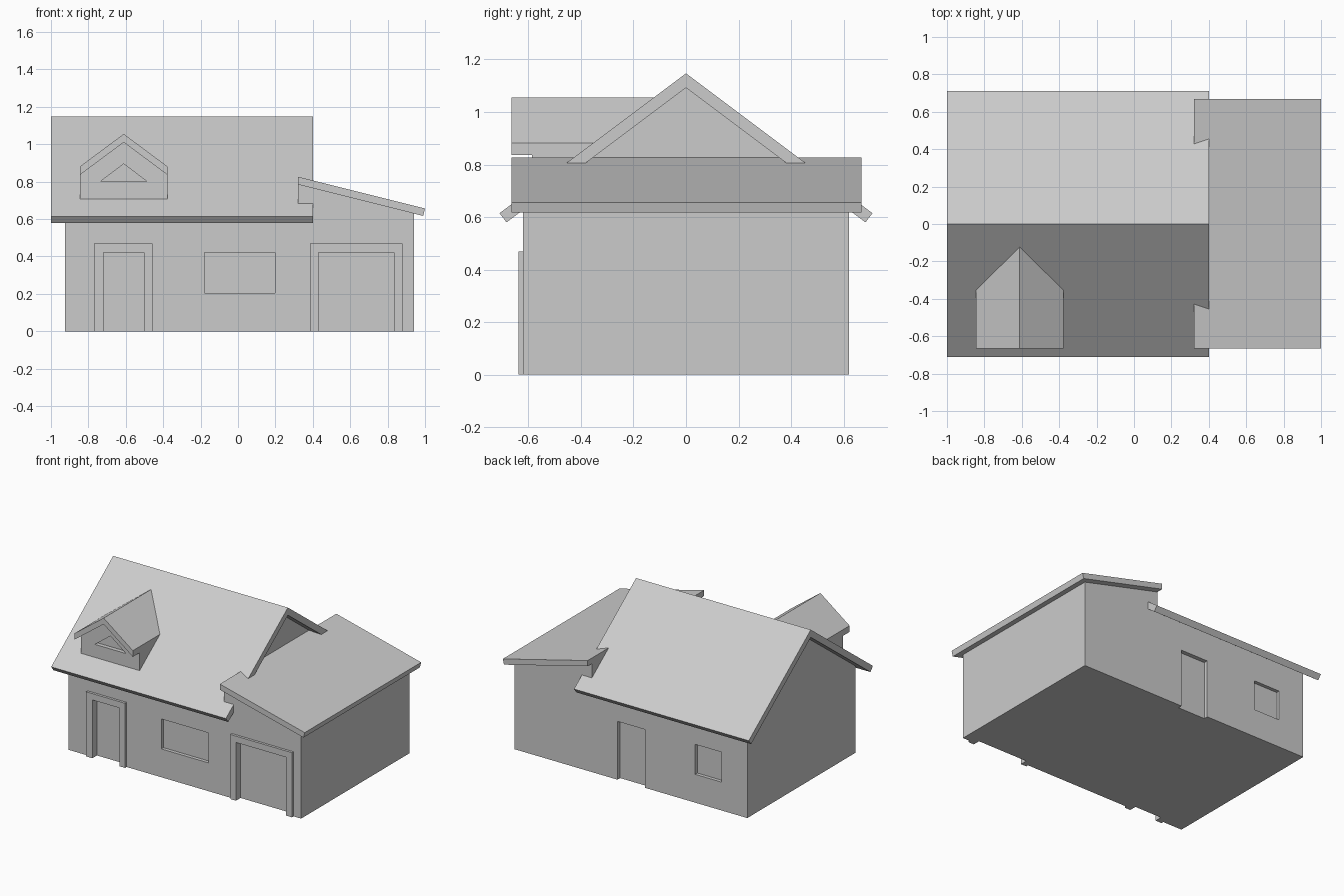
import bpy, bmesh
from mathutils import Vector

if "Cube" in bpy.data.objects:
    bpy.data.objects.remove(bpy.data.objects["Cube"])


def prism(name, profile, axis, a, b):
    """Extrude a closed 2D profile along 'x' (profile = y,z) or 'y' (profile = x,z)."""
    def point(p, d):
        return Vector((d, p[0], p[1])) if axis == 'x' else Vector((p[0], d, p[1]))
    bm = bmesh.new()
    face = bm.faces.new([bm.verts.new(point(p, a)) for p in profile])
    ext = bmesh.ops.extrude_face_region(bm, geom=[face])
    moved = [g for g in ext['geom'] if isinstance(g, bmesh.types.BMVert)]
    step = Vector((b - a, 0, 0)) if axis == 'x' else Vector((0, b - a, 0))
    bmesh.ops.translate(bm, verts=moved, vec=step)
    bmesh.ops.recalc_face_normals(bm, faces=bm.faces)
    mesh = bpy.data.meshes.new(name)
    bm.to_mesh(mesh)
    bm.free()
    obj = bpy.data.objects.new(name, mesh)
    bpy.context.collection.objects.link(obj)
    return obj


def combine(target, other, operation):
    """Apply a boolean and remove the helper object."""
    mod = target.modifiers.new(operation.lower(), 'BOOLEAN')
    mod.operation, mod.solver, mod.object = operation, 'EXACT', other
    bpy.context.view_layer.objects.active = target
    bpy.ops.object.modifier_apply(modifier=mod.name)
    bpy.data.objects.remove(other)


def rect(x0, x1, z0, z1):
    return [(x0, z0), (x1, z0), (x1, z1), (x0, z1)]


WALL_Y = 0.62
SPLIT_X = 0.32      # where the main house meets the side wing
SLOPE = 0.75
RIDGE = 1.147

# Walls: gabled main house joined with the lean-to wing
under = RIDGE - 0.055
eave = under - SLOPE * WALL_Y
walls = prism("walls", [(-WALL_Y, 0), (WALL_Y, 0), (WALL_Y, eave), (0, under), (-WALL_Y, eave)],
              'x', -0.925, SPLIT_X)
wing = prism("wing", [(SPLIT_X, 0), (0.94, 0), (0.94, 0.63), (SPLIT_X, 0.785)],
             'y', -WALL_Y, WALL_Y)
combine(walls, wing, 'UNION')

# Recessed doors and windows: x0, x1, z0, z1, side (-1 front, 1 back), depth
openings = [
    (-0.72, -0.503, -0.1, 0.422, -1, 0.035),
    (0.43, 0.833, -0.1, 0.422, -1, 0.035),
    (-0.18, 0.198, 0.205, 0.422, -1, 0.025),
    (-0.105, 0.115, -0.1, 0.422, 1, 0.03),
    (-0.72, -0.508, 0.205, 0.422, 1, 0.025),
]
for x0, x1, z0, z1, side, depth in openings:
    cutter = prism("cutter", rect(x0, x1, z0, z1), 'y',
                   side * (WALL_Y - depth), side * (WALL_Y + 0.1))
    combine(walls, cutter, 'DIFFERENCE')

# Raised frames around the front door and garage door
for name, x0, x1, i0, i1 in [("door_frame", -0.77, -0.458, -0.72, -0.503),
                             ("garage_frame", 0.385, 0.88, 0.43, 0.833)]:
    outline = [(x0, 0), (x0, 0.468), (x1, 0.468), (x1, 0), (i1, 0), (i1, 0.422), (i0, 0.422), (i0, 0)]
    prism(name, outline, 'y', -0.638, -WALL_Y)

# Main gable roof with square-cut eaves
half = [(0.71, RIDGE - SLOPE * 0.71), (0.683, under - SLOPE * 0.683)]
prism("main_roof", [(0, RIDGE), half[0], half[1], (0, under),
                    (-half[1][0], half[1][1]), (-half[0][0], half[0][1])], 'x', -1.0, 0.4)

# Lean-to roof over the wing
prism("wing_roof", [(SPLIT_X, 0.826), (1.0, 0.656), (0.99, 0.617), (SPLIT_X, 0.785)],
      'y', -0.665, 0.668)

# Dormer walls with a triangular recessed window
cx, hw = -0.611, 0.234
dormer = prism("dormer_walls", [(cx - hw, 0.66), (cx + hw, 0.66), (cx + hw, 0.836),
                                (cx, 1.01), (cx - hw, 0.836)], 'y', -0.587, -0.12)
cutter = prism("cutter", [(cx - 0.124, 0.801), (cx + 0.124, 0.801), (cx, 0.895)], 'y', -0.7, -0.557)
combine(dormer, cutter, 'DIFFERENCE')

# Dormer roof
prism("dormer_roof", [(cx - hw, 0.881), (cx, 1.055), (cx + hw, 0.881),
                      (cx + hw, 0.836), (cx, 1.01), (cx - hw, 0.836)], 'y', -0.665, -0.09)
